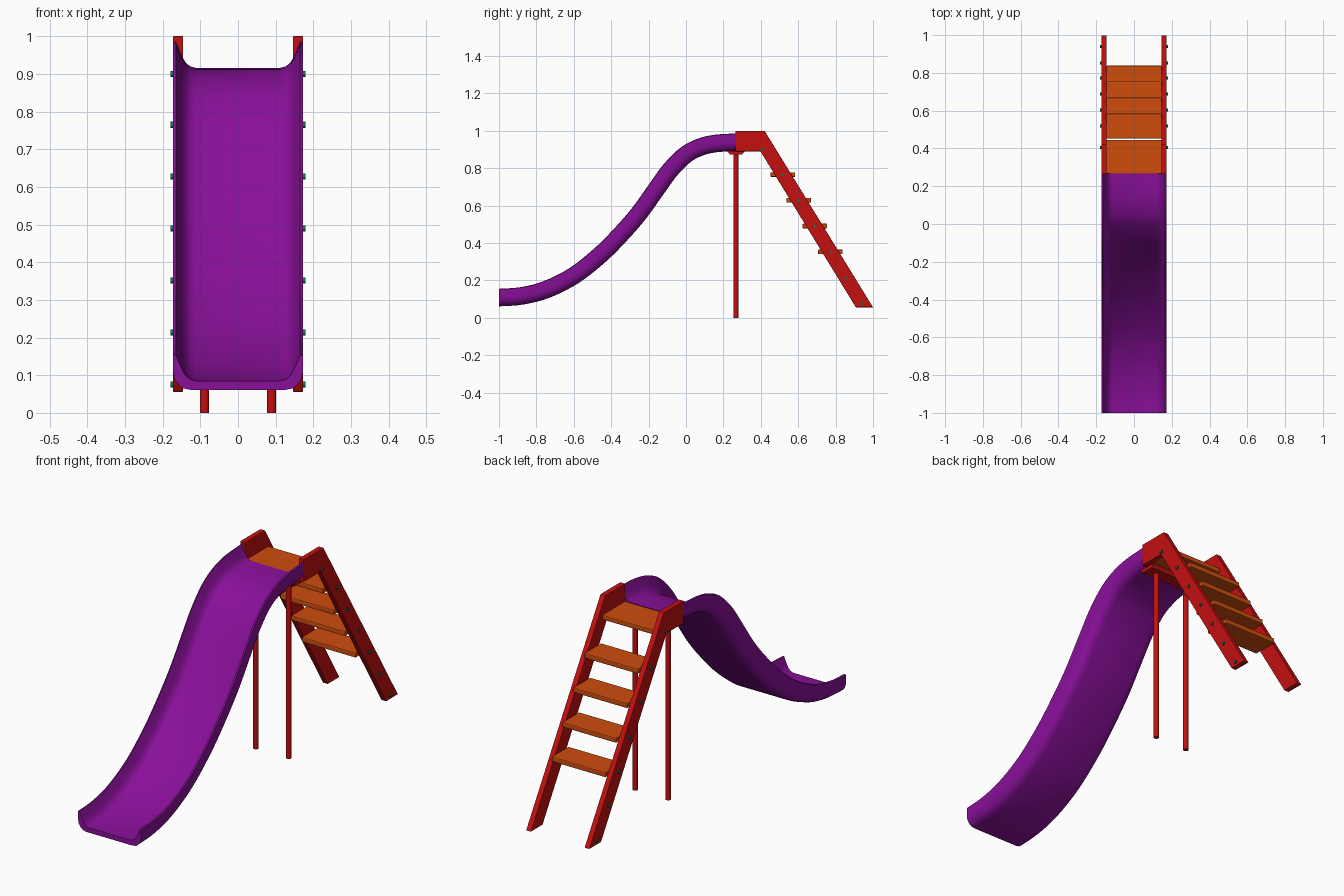
import bpy, bmesh
from mathutils import Vector

if "Cube" in bpy.data.objects:
    bpy.data.objects.remove(bpy.data.objects["Cube"])


def material(name, rgb):
    m = bpy.data.materials.new(name)
    m.diffuse_color = (*rgb, 1)
    m.use_nodes = True
    m.node_tree.nodes["Principled BSDF"].inputs["Base Color"].default_value = m.diffuse_color
    return m


PURPLE = material("purple", (0.25, 0.005, 0.32))
RED = material("red", (0.55, 0.005, 0.005))
ORANGE = material("orange", (0.62, 0.075, 0.004))
GREEN = material("green", (0.007, 0.16, 0.09))


def finish(bm, name, mat, smooth=None, bevel=0.0):
    bmesh.ops.recalc_face_normals(bm, faces=bm.faces[:])
    me = bpy.data.meshes.new(name)
    bm.to_mesh(me)
    bm.free()
    me.materials.append(mat)
    ob = bpy.data.objects.new(name, me)
    bpy.context.collection.objects.link(ob)
    if bevel:
        b = ob.modifiers.new("bevel", 'BEVEL')
        b.width, b.segments = bevel, 2
    if smooth:
        bpy.ops.object.select_all(action='DESELECT')
        ob.select_set(True)
        bpy.context.view_layer.objects.active = ob
        bpy.ops.object.shade_smooth_by_angle(angle=smooth)
    return ob


def prism(name, pts, x0, x1, mat, bevel=0.0):
    """Extrude a (y, z) outline along x."""
    bm = bmesh.new()
    f = bm.faces.new([bm.verts.new((x0, y, z)) for y, z in pts])
    ext = bmesh.ops.extrude_face_region(bm, geom=[f])["geom"]
    bmesh.ops.translate(bm, vec=(x1 - x0, 0, 0),
                        verts=[v for v in ext if isinstance(v, bmesh.types.BMVert)])
    return finish(bm, name, mat, bevel=bevel)


def box(name, x, y0, y1, z0, z1, mat, bevel=0.0):
    return prism(name, [(y0, z0), (y1, z0), (y1, z1), (y0, z1)], -x, x, mat, bevel)


def cylinder(name, a, b, r, mat, sides):
    a, b = Vector(a), Vector(b)
    bm = bmesh.new()
    bmesh.ops.create_cone(bm, cap_ends=True, segments=sides, radius1=r, radius2=r,
                          depth=(b - a).length)
    rot = (b - a).to_track_quat('Z', 'Y').to_matrix()
    bmesh.ops.rotate(bm, matrix=rot, verts=bm.verts)
    bmesh.ops.translate(bm, vec=(a + b) / 2, verts=bm.verts)
    return finish(bm, name, mat, smooth=0.7)


# Slide chute: trough section swept along a smooth centreline
path = [Vector(p) for p in [
    (-1.0, .108), (-.88, .117), (-.75, .150), (-.6, .225), (-.46, .335),
    (-.35, .445), (-.25, .56), (-.15, .70), (-.08, .795), (0, .873),
    (.08, .914), (.16, .932), (.268, .939)]]
ext = [2 * path[0] - path[1]] + path + [2 * path[-1] - path[-2]]
line = []
for i in range(1, len(ext) - 2):
    p0, p1, p2, p3 = ext[i - 1:i + 3]
    for k in range(5):
        t = k / 5
        line.append(.5 * (2 * p1 + (p2 - p0) * t + (2 * p0 - 5 * p1 + 4 * p2 - p3) * t * t
                          + (3 * p1 - p0 - 3 * p2 + p3) * t ** 3))
line.append(path[-1])

outer = [(.172, .044), (.172, .0), (.168, -.018), (.158, -.033), (.145, -.043), (.125, -.047)]
inner = [(.165, .047), (.154, .02), (.147, .004), (.138, -.010), (.127, -.019), (.112, -.023)]
mirror = lambda pts: [(-x, n) for x, n in pts]
outer_row = outer + mirror(outer)[::-1]
inner_row = inner + mirror(inner)[::-1]
section = outer_row + inner_row[::-1]
n, half = len(section), len(outer_row)

bm = bmesh.new()
rings = []
for i, p in enumerate(line):
    t = (line[min(i + 1, len(line) - 1)] - line[max(i - 1, 0)]).normalized()
    if i in (0, len(line) - 1):
        t = Vector((1, 0))          # square ends
    rings.append([bm.verts.new((x, p.x - t.y * h, p.y + t.x * h)) for x, h in section])
for a, b in zip(rings, rings[1:]):
    for j in range(n):
        k = (j + 1) % n
        bm.faces.new((a[j], a[k], b[k], b[j]))
for r in (rings[0], rings[-1]):
    for j in range(half - 1):
        bm.faces.new((r[j], r[j + 1], r[n - 2 - j], r[n - 1 - j]))
finish(bm, "slide_chute", PURPLE, smooth=0.7)

# Ladder side rails with handrail tops, and their bolts
rail = [(.265, .89), (.265, 1.0), (.42, 1.0), (1.0, .056), (.908, .056), (.398, .89)]
bolts = [(.405, .90), (.518, .765), (.603, .628), (.689, .49), (.772, .352), (.853, .213), (.94, .075)]
for side, s in (("left", -1), ("right", 1)):
    prism(f"{side}_rail", rail, s * .146, s * .173, RED, bevel=.002)
    for i, (y, z) in enumerate(bolts):
        cylinder(f"{side}_bolt_{i}", (s * .165, y, z), (s * .179, y, z), .008, GREEN, 10)
    # Support posts
    cylinder(f"{side}_post", (s * .089, .267, 0), (s * .089, .267, .885), .0125, RED, 16)

# Treads and platform
for i, (y, z) in enumerate(bolts[1:5]):
    box(f"tread_{i}", .147, y - .066, y + .066, z - .012, z + .013, ORANGE, bevel=.005)
box("platform", .147, .266, .445, .89, .914, ORANGE, bevel=.005)

# Cross brace under the platform
prism("cross_brace", [(.22, .891), (.235, .873), (.30, .873), (.315, .891)], -.146, .146, RED)
